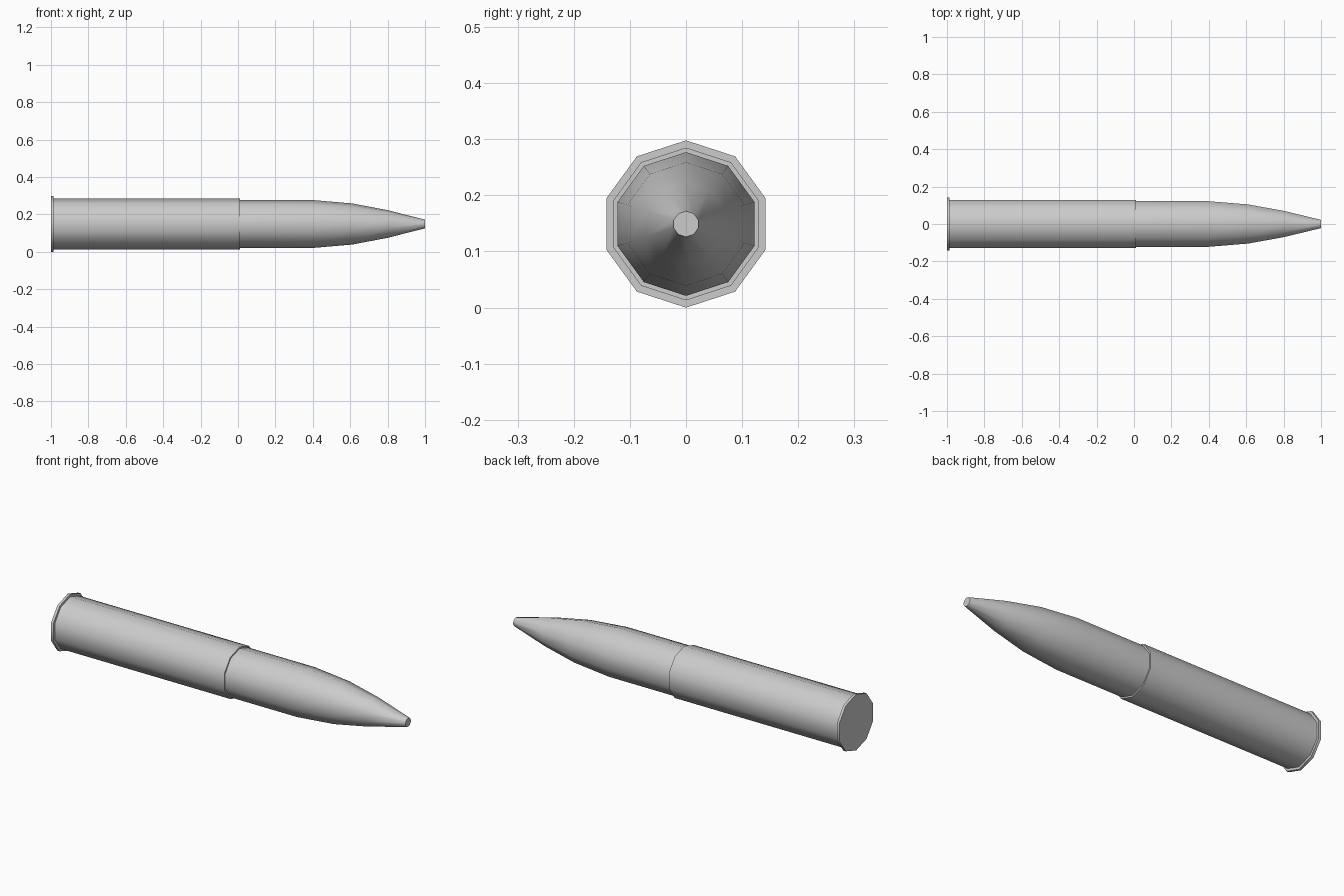
import bpy, bmesh, math

if "Cube" in bpy.data.objects:
    bpy.data.objects.remove(bpy.data.objects["Cube"])

SIDES = 10
CENTRE_Z = 0.149


def lathe(name, profile, cap_start=False, cap_end=False):
    """Revolve (x, radius) points around the long axis, one corner pointing up."""
    bm = bmesh.new()
    rings = []
    for x, r in profile:
        ring = []
        for i in range(SIDES):
            a = 2 * math.pi * i / SIDES
            ring.append(bm.verts.new((x, r * math.sin(a), CENTRE_Z + r * math.cos(a))))
        rings.append(ring)
    for a, b in zip(rings, rings[1:]):
        for i in range(SIDES):
            j = (i + 1) % SIDES
            bm.faces.new((a[i], a[j], b[j], b[i]))
    if cap_start:
        bm.faces.new(rings[0])
    if cap_end:
        bm.faces.new(rings[-1])
    bmesh.ops.recalc_face_normals(bm, faces=bm.faces)
    mesh = bpy.data.meshes.new(name)
    bm.to_mesh(mesh)
    bm.free()
    ob = bpy.data.objects.new(name, mesh)
    bpy.context.collection.objects.link(ob)
    bpy.ops.object.select_all(action='DESELECT')
    ob.select_set(True)
    bpy.context.view_layer.objects.active = ob
    bpy.ops.object.shade_smooth_by_angle(angle=math.radians(40))
    return ob


# Casing with rear rim and a stepped mouth
lathe("casing", [(-1.0, 0.149), (-0.986, 0.149), (-0.986, 0.136),
                 (0.01, 0.136), (0.01, 0.128)], cap_start=True, cap_end=True)

# Tapered projectile with a flat tip
lathe("projectile", [(0.01, 0.128), (0.40, 0.128), (0.61, 0.110),
                     (0.80, 0.074), (1.0, 0.023)], cap_end=True)
